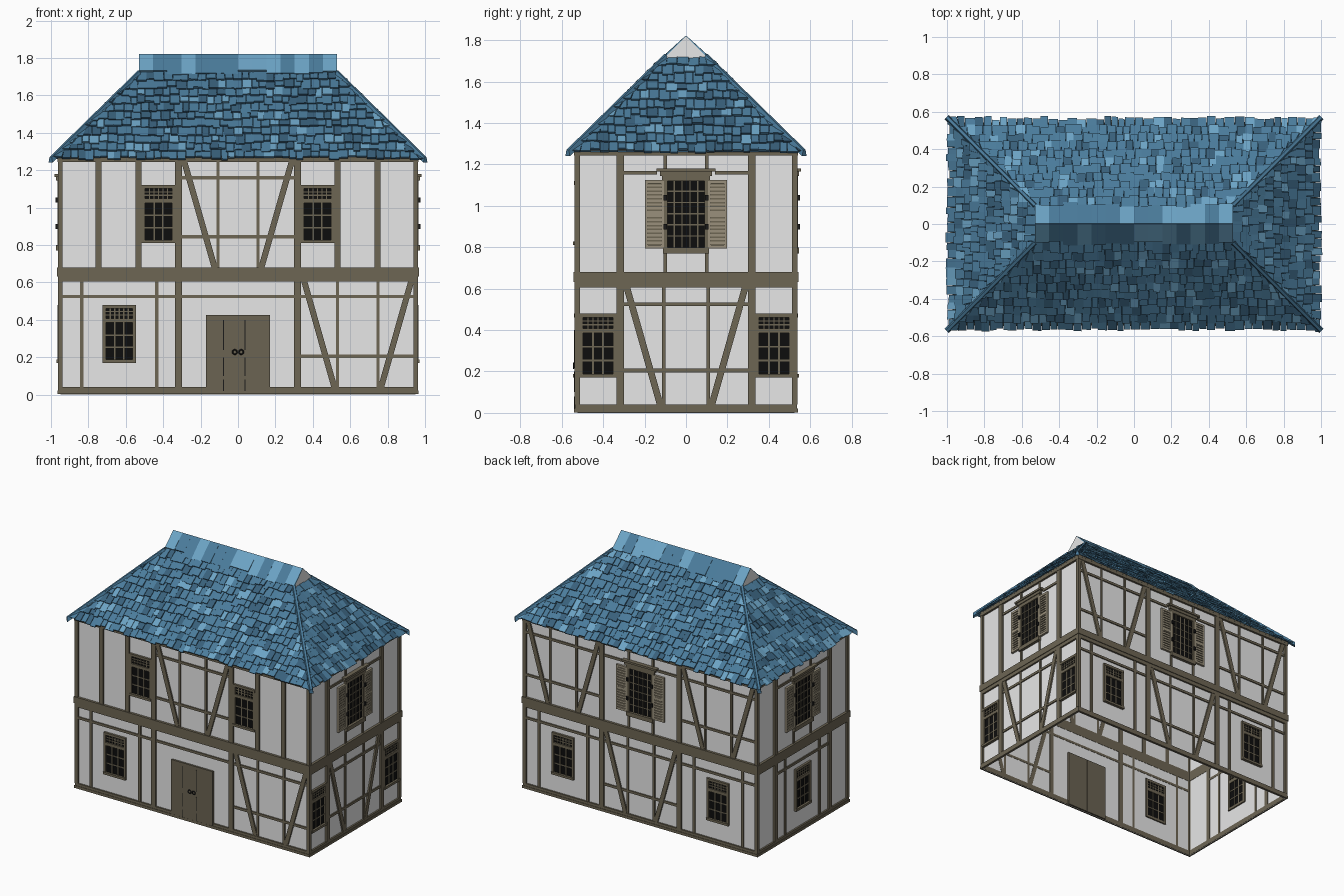
import bpy, bmesh, math, random
from mathutils import Vector, Matrix

if "Cube" in bpy.data.objects:
    bpy.data.objects.remove(bpy.data.objects["Cube"])

random.seed(4)
W, D = 0.95, 0.525            # half width / half depth of the plaster walls
RIDGE, EAVE = 1.82, 0.56      # roof: ridge height, eave distance from ridge line


def mat(name, r, g, b):
    m = bpy.data.materials.new(name)
    m.diffuse_color = (r, g, b, 1)
    m.use_nodes = True
    m.node_tree.nodes["Principled BSDF"].inputs["Base Color"].default_value = m.diffuse_color
    return m


PLASTER = mat("plaster", 0.8, 0.8, 0.8)
TIMBER = mat("timber", 0.155, 0.133, 0.088)
DOORWOOD = mat("door wood", 0.145, 0.125, 0.085)
SHUTTER = mat("shutter wood", 0.32, 0.28, 0.2)
GLASS = mat("dark glass", 0.004, 0.004, 0.004)
IRON = mat("iron", 0.01, 0.01, 0.01)
BLUES = [mat("slate mid", 0.069, 0.2, 0.33), mat("slate light", 0.15, 0.37, 0.56),
         mat("slate dark", 0.04, 0.118, 0.2)]

parts = {}


def part(name, *mats):
    if name not in parts:
        parts[name] = (bmesh.new(), mats)
    return parts[name][0]


def hexa(bm, p, mi=0):
    """Six-sided block from 4 lower and 4 upper corners."""
    v = [bm.verts.new(q) for q in p]
    for f in ((3, 2, 1, 0), (4, 5, 6, 7), (0, 1, 5, 4), (1, 2, 6, 5), (2, 3, 7, 6), (3, 0, 4, 7)):
        bm.faces.new([v[i] for i in f]).material_index = mi


def side(angle, dist):
    """Wall frame: u along the wall, n outwards, z up."""
    r = Matrix.Rotation(angle, 3, 'Z')
    return lambda u, z, n: r @ Vector((u, -dist - n, z))


FRONT, BACK = side(0, D), side(math.pi, D)
RIGHT, LEFT = side(math.pi / 2, W), side(-math.pi / 2, W)


def beam(bm, S, a, b, w, n0=-0.002, n1=0.013):
    """Slanted timber from a=(u,z) to b=(u,z), w wide horizontally."""
    h = w / 2
    c = [(a[0] - h, a[1]), (a[0] + h, a[1]), (b[0] + h, b[1]), (b[0] - h, b[1])]
    hexa(bm, [S(u, z, n0) for u, z in c] + [S(u, z, n1) for u, z in c])


def box(bm, S, u0, u1, z0, z1, n0=-0.002, n1=0.013):
    beam(bm, S, ((u0 + u1) / 2, z0), ((u0 + u1) / 2, z1), u1 - u0, n0, n1)


frame = part("timber_frame", TIMBER)
wood = part("window_frames", TIMBER)
glass = part("window_glass", GLASS)
shut = part("shutters", SHUTTER)
iron = part("shutter_hinges", IRON)


def post(S, u, z0, z1, w):
    box(frame, S, u - w / 2, u + w / 2, z0, z1, n1=0.013 if w > 0.025 else 0.008)


def rail(S, u0, u1, z):
    box(frame, S, u0, u1, z - 0.009, z + 0.009, n1=0.008)


def grid(S, u0, u1, z0, z1, cols, rows, t):
    for i in range(1, cols):
        u = u0 + (u1 - u0) * i / cols
        box(wood, S, u - t / 2, u + t / 2, z0, z1, -0.008, 0.007)
    for i in range(1, rows):
        z = z0 + (z1 - z0) * i / rows
        box(wood, S, u0, u1, z - t / 2, z + t / 2, -0.008, 0.007)


def casement(S, u, z):
    """Window with nine panes and a lattice transom."""
    box(glass, S, u - .085, u + .085, z + .01, z + .305, -.005, .004)
    for s in (-1, 1):
        box(wood, S, u + s * .081 - .009, u + s * .081 + .009, z, z + .31, -.01, .014)
    for z0, z1, o in ((0, .017, .02), (.215, .238, .014), (.292, .31, .016)):
        box(wood, S, u - .09, u + .09, z + z0, z + z1, -.01, o)
    grid(S, u - .072, u + .072, z + .017, z + .215, 3, 3, .008)
    grid(S, u - .072, u + .072, z + .238, z + .292, 6, 3, .006)


def shuttered(S):
    """Upper window with lintel, sill and two louvred shutters."""
    box(glass, S, -.1, .1, .8, 1.13, -.005, .004)
    grid(S, -.095, .095, .8, 1.125, 5, 6, .006)
    for s in (-1, 1):
        box(wood, S, s * .098 - .008, s * .098 + .008, .79, 1.14, -.01, .016)
        a, b = sorted((s * .106, s * .197))
        box(wood, S, a + .005, b - .005, .805, 1.115, 0, .006)
        for u in (a, b - .014):
            box(shut, S, u, u + .014, .795, 1.125, 0, .016)
        for z in (.795, .95, 1.109):
            box(shut, S, a, b, z, z + .016, 0, .016)
        for i in range(16):
            z = .816 + i * .0185
            box(shut, S, a + .014, b - .014, z, z + .011, .004, .013)
        for z in (.9, 1.04):
            box(iron, S, s * .1 - .008, s * .1 + .008, z - .013, z + .013, .01, .026)
    for h, z0, z1, o in ((.11, .77, .8, .022), (.115, 1.12, 1.145, .016),
                         (.125, 1.145, 1.165, .022), (.142, 1.165, 1.18, .03)):
        box(wood, S, -h, h, z0, z1, -.01, o)
    for s in (-1, 1):
        post(S, s * .1, .68, .77, .016)
        post(S, s * .1, 1.18, 1.245, .016)
    for s in (-1, 1):
        rail(S, min(s * .3, s * .14), max(s * .3, s * .14), 1.16)


def braces(S, u, upper):
    """Panel with two slanted braces, thin studs and rails."""
    z0, z1 = (.68, 1.245) if upper else (.04, .61)
    for s in (-1, 1):
        beam(frame, S, (u + s * .125, z0), (u + s * .287, z1), .033, n1=.011)
        post(S, u + s * .108, z0, z1, .016)
    for z in ((.845, 1.16) if upper else (.205, .525)):
        rail(S, u - .31, u + .31, z)


def window_panel(S, u):
    """Ground-floor panel with one window between thin studs."""
    casement(S, u, .17)
    for s in (-1, 1):
        post(S, u + s * .2, .04, .61, .02)
    rail(S, u - .31, u + .31, .525)


# plaster walls, open below and above
walls = part("walls", PLASTER)
lo, hi = [[walls.verts.new((x, y, z)) for x, y in ((-W, -D), (W, -D), (W, D), (-W, D))] for z in (0, 1.275)]
for i in range(4):
    j = (i + 1) % 4
    walls.faces.new((lo[i], lo[j], hi[j], hi[i]))

# sills, storey beams, corner posts and main posts on every side
for S, h in ((FRONT, W), (BACK, W), (RIGHT, D), (LEFT, D)):
    e = h + .013
    for z0, z1, o in ((.003, .022, .015), (.022, .04, .012), (.605, .632, .013),
                      (.632, .68, .018), (1.243, 1.275, .015)):
        box(frame, S, -h - o, h + o, z0, z1, n1=o)
    for s in (-1, 1):
        for z0, z1 in ((.04, .605), (.68, 1.243)):
            box(frame, S, min(s * e, s * (e - .026)), max(s * e, s * (e - .026)), z0, z1)
            post(S, s * .318, z0, z1, .036)

# front
window_panel(FRONT, -.635)
braces(FRONT, .64, False)
braces(FRONT, 0, True)
rail(FRONT, -.3, .3, .525)
for s in (-1, 1):
    casement(FRONT, s * .425, .81)
    for u in (.532, .745):
        post(FRONT, s * u, .68, 1.245, .032)
# back
braces(BACK, 0, False)
shuttered(BACK)
for s in (-1, 1):
    window_panel(BACK, s * .635)
    braces(BACK, s * .635, True)
# right and left ends
shuttered(RIGHT)
braces(RIGHT, 0, False)
for s in (-1, 1):
    casement(RIGHT, s * .425, .17)
shuttered(LEFT)
window_panel(LEFT, 0)

# double door with plank grooves and ring handles
door = part("door", DOORWOOD, IRON)
for u0, u1 in ((-.17, -.001), (.001, .17)):
    box(door, FRONT, u0, u1, .005, .425, -.012, .014)
groove = part("door_grooves", IRON)
for u in (-.078, .037):
    for z0, z1 in ((.02, .08), (.1, .2), (.24, .4)):
        box(groove, FRONT, u - .002, u + .002, z0, z1, .012, .0155)
for s in (-1, 1):
    bpy.ops.mesh.primitive_torus_add(major_segments=12, minor_segments=6, major_radius=.012, minor_radius=.004,
                                     location=(s * .017, -D - .018, .228), rotation=(math.pi / 2, 0, 0))
    bpy.context.object.name = "door_handle"
    bpy.context.object.data.materials.append(IRON)


def slope(angle, off):
    """Roof frame at 45 degrees: u across, d out from the ridge, h off the surface."""
    r = Matrix.Rotation(angle, 3, 'Z')
    k = math.sqrt(.5)
    return lambda u, d, h: r @ Vector((u, -(off + d + h * k), RIDGE - d + h * k))


tiles = part("roof_tiles", *BLUES)
under = part("roof_underlay", BLUES[2])
ridge = part("ridge_tiles", *BLUES)
ROWS = 11
step = (EAVE - .1) / ROWS
for ang, off, extra in ((0, 0, .43), (math.pi, 0, .43), (math.pi / 2, .43, 0), (-math.pi / 2, .43, 0)):
    R = slope(ang, off)
    under.faces.new([under.verts.new(R(u, d, -.012)) for u, d in (
        (-extra - EAVE + .01, EAVE - .01), (extra + EAVE - .01, EAVE - .01), (extra + .1, .1), (-extra - .1, .1))])
    for i in range(ROWS):
        d1 = .1 + step * (i + 1)
        u = -extra - d1 - random.uniform(0, .03)
        while u < extra + d1:
            w = random.uniform(.034, .056)
            a, b = d1 - step - .022, d1 + random.uniform(-.009, .008)
            a = max(a, .09)
            lift = random.uniform(.006, .015)
            clip = lambda x, d: max(-extra - d, min(extra + d, x))
            c = [(clip(u, b), b), (clip(u + w - .002, b), b), (clip(u + w - .002, a), a), (clip(u, a), a)]
            if c[1][0] - c[0][0] > .006:
                hs = (lift - .01, lift - .01, -.014, -.014)
                twist = random.uniform(-.003, .003)
                hexa(tiles, [R(x, d, h) for (x, d), h in zip(c, hs)] +
                     [R(x, d, h + .011 + twist * (j in (0, 3))) for j, ((x, d), h) in enumerate(zip(c, hs))],
                     random.choices((0, 1, 2), (70, 15, 15))[0])
            u += w
    # large tiles along the ridge
    if extra:
        for i in range(14):
            u, w = -.53 + i * 1.06 / 14, 1.06 / 14
            b = .1 + random.uniform(-.012, .012)
            c = [(u, b), (u + w, b), (u + w, 0), (u, 0)]
            h = random.uniform(.003, .01)
            hexa(ridge, [R(x, d, -.008) for x, d in c] + [R(x, d, h if d else .003) for x, d in c],
                 random.choices((0, 1), (60, 40))[0])

# hip caps and small gables at both ridge ends
hips = part("hip_caps", BLUES[0])
gables = part("gables", PLASTER)
for sx in (-1, 1):
    gables.faces.new([gables.verts.new((sx * .532, y, z)) for y, z in ((-.105, 1.715), (.105, 1.715), (0, RIDGE))])
    for sy in (-1, 1):
        across = Vector((sx, -sy, 0)) * .011
        pts = []
        for d, dz in ((.1, .004), (EAVE + .012, .014)):
            c = Vector((sx * (.43 + d), sy * d, RIDGE - d + dz))
            pts.append([c - across - Vector((0, 0, .022)), c + across - Vector((0, 0, .022)),
                        c + across * .5 + Vector((0, 0, .009)), c - across * .5 + Vector((0, 0, .009))])
        hexa(hips, pts[0] + pts[1])

# turn every collected part into an object
for name, (bm, mats) in parts.items():
    bmesh.ops.dissolve_degenerate(bm, dist=1e-5, edges=bm.edges[:])
    bmesh.ops.recalc_face_normals(bm, faces=bm.faces[:])
    if name in ("roof_underlay", "gables"):
        for f in bm.faces:
            c = f.calc_center_median()
            if f.normal.dot(Vector((c.x * (name == "gables" or abs(c.y) < .01), c.y, 0))) < 0:
                f.normal_flip()
    me = bpy.data.meshes.new(name)
    bm.to_mesh(me)
    bm.free()
    for m in mats:
        me.materials.append(m)
    bpy.context.collection.objects.link(bpy.data.objects.new(name, me))
